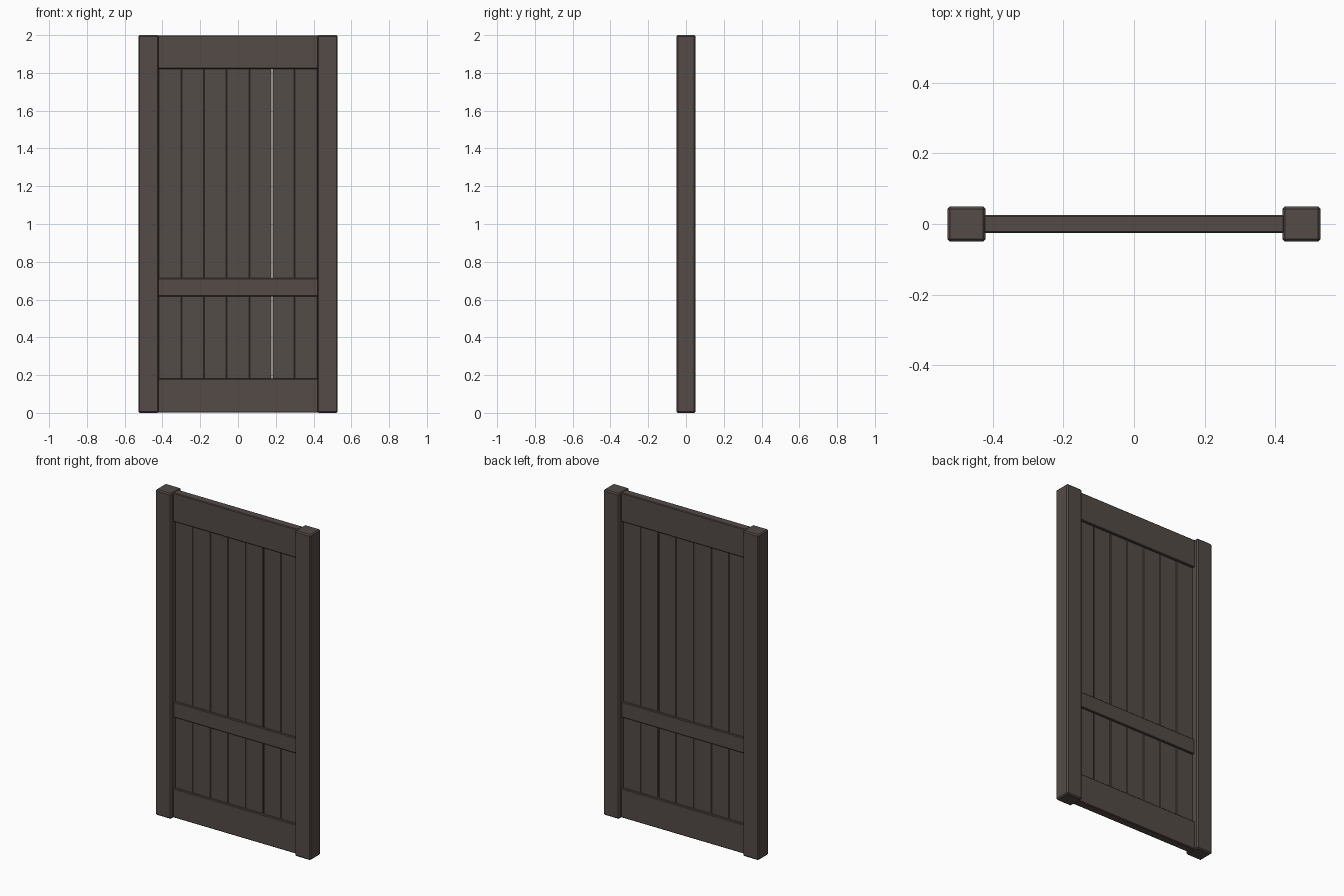
import bpy, bmesh
from mathutils import Vector

if "Cube" in bpy.data.objects:
    bpy.data.objects.remove(bpy.data.objects["Cube"])


def material(name, color):
    m = bpy.data.materials.new(name)
    m.diffuse_color = (*color, 1)
    m.use_nodes = True
    m.node_tree.nodes["Principled BSDF"].inputs["Base Color"].default_value = m.diffuse_color
    return m


frame_wood = material("dark brown wood", (0.087, 0.069, 0.061))
plank_wood = material("greyish brown wood", (0.087, 0.072, 0.063))


def board(name, x, y, z, bevel, mat, vertical_only=False):
    """Box spanning the (min, max) ranges, with chamfered edges."""
    bm = bmesh.new()
    bmesh.ops.create_cube(bm, size=1)
    for v in bm.verts:
        v.co = Vector([r[0] + (c + 0.5) * (r[1] - r[0]) for r, c in zip((x, y, z), v.co)])
    edges = [e for e in bm.edges
             if not vertical_only or abs(e.verts[0].co.z - e.verts[1].co.z) > 0.01]
    bmesh.ops.bevel(bm, geom=edges, offset=bevel, segments=1, affect='EDGES')
    me = bpy.data.meshes.new(name)
    bm.to_mesh(me)
    bm.free()
    me.materials.append(mat)
    ob = bpy.data.objects.new(name, me)
    bpy.context.collection.objects.link(ob)
    return ob


# side posts
for side, x in (("left", (-0.528, -0.42)), ("right", (0.42, 0.528))):
    board(side + "_post", x, (-0.05, 0.05), (0, 2), 0.007, frame_wood)

# horizontal rails
for name, z, depth in (("bottom_rail", (0.002, 0.182), 0.025),
                       ("middle_rail", (0.617, 0.713), 0.023),
                       ("top_rail", (1.821, 1.998), 0.025)):
    board(name, (-0.425, 0.425), (-depth, depth), z, 0.004, frame_wood)

# vertical planks, with one open seam between the fifth and sixth
width = 0.12
for i in range(7):
    x0 = -0.42 + i * width
    x1 = x0 + width
    if i == 4:
        x1 -= 0.003
    if i == 5:
        x0 += 0.003
    board("plank_%d" % (i + 1), (x0, x1), (-0.011, 0.011), (0.17, 1.83), 0.003,
          plank_wood, True)
